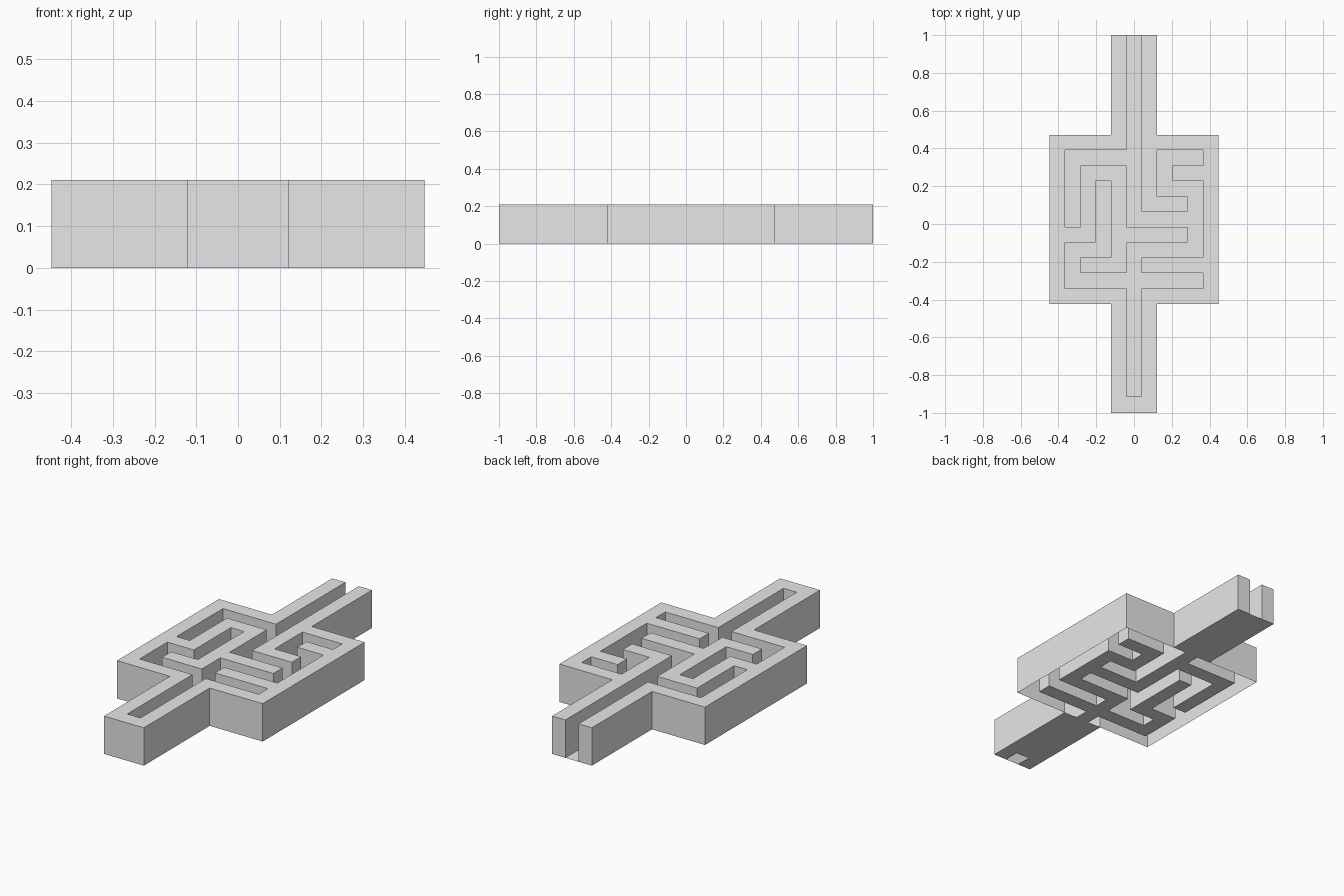
import bpy, bmesh, math

if "Cube" in bpy.data.objects:
    bpy.data.objects.remove(bpy.data.objects["Cube"])

H = 0.21                       # wall height
C = 0.0813                     # maze cell size
TOP = 0.472                    # back edge of the square block

# plan seen from above: # wall, . corridor, blank = outside
PLAN = [
    "    #.#    ",           # back arm, open end
    "#####.#####",
    "#.....#...#",
    "#.###.#.###",
    "#.#.#.#...#",
    "#.#.#.###.#",
    "#.#.#.....#",
    "###.#####.#",
    "#...#.....#",
    "#.###.#####",
    "#.........#",
    "#####.#####",
    "    #.#    ",           # front arm
    "    ###    ",           # front arm closed end
]
XS = [(i - 5.5) * C for i in range(12)]
YS = [1.0] + [TOP - i * C for i in range(12)] + [-0.913, -1.0]

grey = bpy.data.materials.new("light_grey")
grey.diffuse_color = (0.8, 0.8, 0.8, 1)
grey.use_nodes = True
grey.node_tree.nodes["Principled BSDF"].inputs["Base Color"].default_value = grey.diffuse_color


def cell(r, c):
    return PLAN[r][c] if 0 <= r < len(PLAN) and 0 <= c < 11 else " "


def quad(bm, pts):
    bm.faces.new([bm.verts.new(p) for p in pts])


def flat(bm, r, c, z, up=True):
    x0, x1, y1, y0 = XS[c], XS[c + 1], YS[r], YS[r + 1]
    pts = [(x0, y0, z), (x1, y0, z), (x1, y1, z), (x0, y1, z)]
    quad(bm, pts if up else pts[::-1])


def finish(bm, name):
    bmesh.ops.remove_doubles(bm, verts=bm.verts[:], dist=1e-4)
    bmesh.ops.dissolve_limit(bm, angle_limit=math.radians(1),
                             verts=bm.verts[:], edges=bm.edges[:])
    me = bpy.data.meshes.new(name)
    bm.to_mesh(me)
    bm.free()
    me.materials.append(grey)
    ob = bpy.data.objects.new(name, me)
    bpy.context.collection.objects.link(ob)


walls, floor, under = bmesh.new(), bmesh.new(), bmesh.new()
for r in range(len(PLAN)):
    for c in range(11):
        kind = cell(r, c)
        if kind == ".":
            flat(floor, r, c, 0)
        if kind != "#":
            continue
        flat(walls, r, c, H)
        x0, x1, y1, y0 = XS[c], XS[c + 1], YS[r], YS[r + 1]
        # upright faces wherever a wall cell meets open space
        for dr, dc, a, b in ((1, 0, (x0, y0), (x1, y0)), (0, 1, (x1, y0), (x1, y1)),
                             (-1, 0, (x1, y1), (x0, y1)), (0, -1, (x0, y1), (x0, y0))):
            if cell(r + dr, c + dc) != "#":
                quad(walls, [(*a, 0), (*b, 0), (*b, H), (*a, H)])
        # only the side walls of the two arms are closed underneath
        if r in (0, 12, 13) and c != 5:
            flat(under, r, c, 0, up=False)

finish(walls, "maze_walls")
finish(floor, "corridor_floor")
finish(under, "arm_underside")
